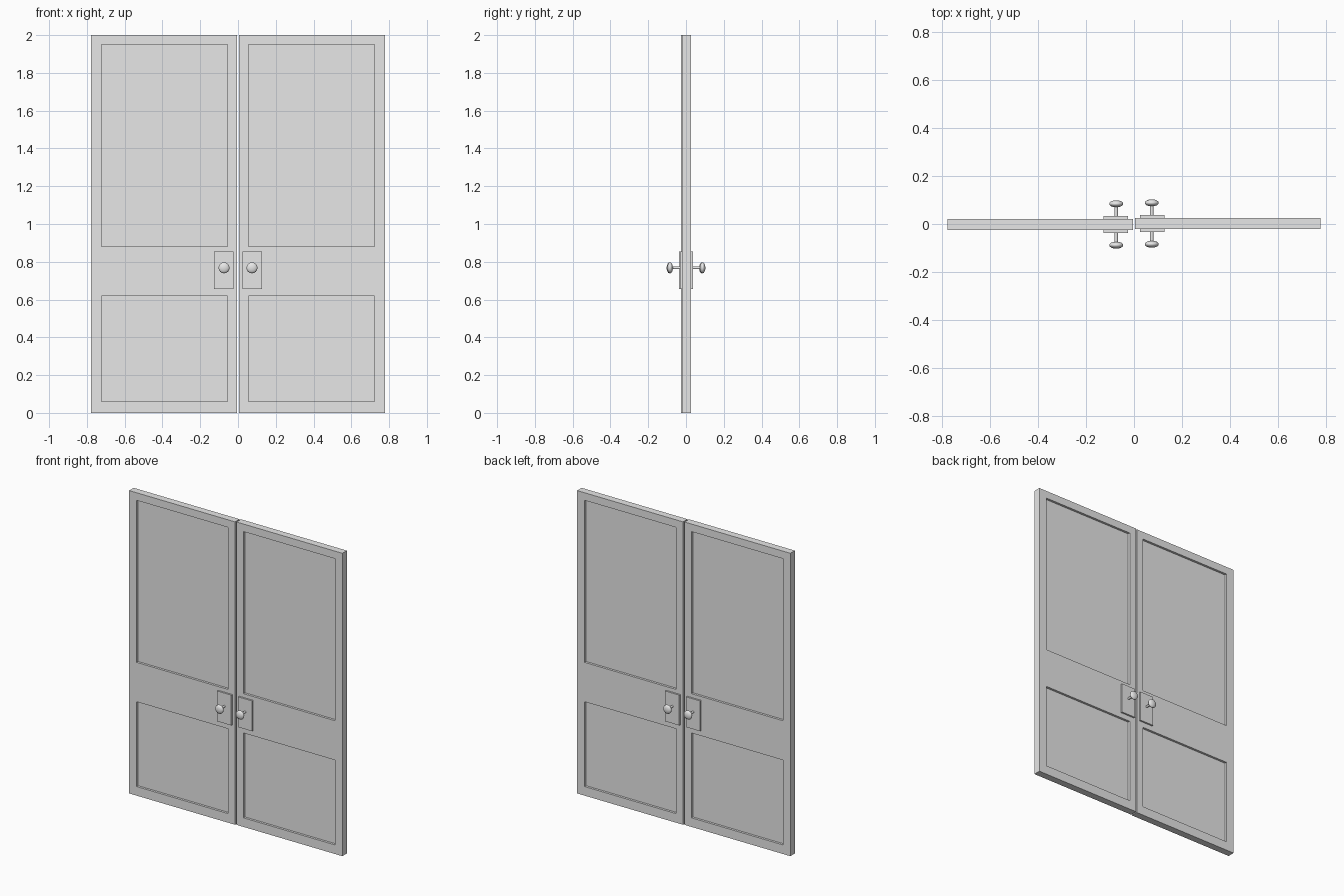
import bpy, bmesh, math
from mathutils import Matrix, Vector

if "Cube" in bpy.data.objects:
    bpy.data.objects.remove(bpy.data.objects["Cube"])

grey = bpy.data.materials.new("light_grey")
grey.diffuse_color = (0.8, 0.8, 0.8, 1)
grey.use_nodes = True
grey.node_tree.nodes["Principled BSDF"].inputs["Base Color"].default_value = grey.diffuse_color


def finish(bm, name):
    bmesh.ops.recalc_face_normals(bm, faces=bm.faces)
    me = bpy.data.meshes.new(name)
    bm.to_mesh(me)
    bm.free()
    me.materials.append(grey)
    ob = bpy.data.objects.new(name, me)
    bpy.context.collection.objects.link(ob)
    return ob


def add_box(bm, lo, hi):
    lo, hi = Vector(lo), Vector(hi)
    m = Matrix.Translation((lo + hi) / 2) @ Matrix.Diagonal((*(hi - lo), 1))
    bmesh.ops.create_cube(bm, size=1, matrix=m)


HALF = 0.0235                       # half the door thickness
RECESS = 0.015
PX = (0.055, 0.722)                 # panel sides
PZ = ((0.06, 0.62), (0.88, 1.95))   # lower and upper panel


# Door leaf: slab with two sunk panels on each face
def leaf(name, sx, y0):
    bm = bmesh.new()
    xs = sorted((sx * 0.004, sx * 0.777))
    add_box(bm, (xs[0], y0 - HALF, 0), (xs[1], y0 + HALF, 2))
    cuts = [((sx * x, 0, 0), (1, 0, 0)) for x in PX]
    cuts += [((0, 0, z), (0, 0, 1)) for pair in PZ for z in pair]
    for co, no in cuts:
        bmesh.ops.bisect_plane(bm, geom=bm.verts[:] + bm.edges[:] + bm.faces[:],
                               plane_co=co, plane_no=no)
    bm.normal_update()
    panels = []
    for f in bm.faces:
        c = f.calc_center_median()
        if (abs(f.normal.y) > 0.9 and PX[0] < abs(c.x) < PX[1]
                and any(a < c.z < b for a, b in PZ)):
            panels.append(f)
    bmesh.ops.inset_individual(bm, faces=panels, thickness=0, depth=-RECESS)
    finish(bm, name)


# Lock plate, one on each face
def plate(name, sx, y0, sy):
    bm = bmesh.new()
    xs = sorted((sx * 0.024, sx * 0.126))
    ys = sorted((y0 + sy * (HALF - 0.002), y0 + sy * 0.035))
    add_box(bm, (xs[0], ys[0], 0.655), (xs[1], ys[1], 0.855))
    finish(bm, name)


# Knob: thin stem ending in a flattened ball
def knob(name, sx, y0, sy):
    bm = bmesh.new()
    x, z = sx * 0.074, 0.768
    stem = Matrix.Translation((x, y0 + sy * 0.058, z)) @ Matrix.Rotation(math.pi / 2, 4, 'X')
    bmesh.ops.create_cone(bm, cap_ends=True, segments=24, radius1=0.007,
                          radius2=0.007, depth=0.05, matrix=stem)
    ball = (Matrix.Translation((x, y0 + sy * 0.086, z))
            @ Matrix.Diagonal((0.029, 0.0145, 0.029, 1))
            @ Matrix.Rotation(math.pi / 2, 4, 'X'))
    bmesh.ops.create_uvsphere(bm, u_segments=32, v_segments=16, radius=1, matrix=ball)
    ob = finish(bm, name)
    bpy.ops.object.select_all(action='DESELECT')
    ob.select_set(True)
    bpy.context.view_layer.objects.active = ob
    bpy.ops.object.shade_smooth_by_angle(angle=math.radians(40))


for side, sx, y0 in (("left", -1, -0.002), ("right", 1, 0.002)):
    leaf(side + "_door", sx, y0)
    for face, sy in (("front", -1), ("back", 1)):
        plate(f"{side}_{face}_lock_plate", sx, y0, sy)
        knob(f"{side}_{face}_knob", sx, y0, sy)
